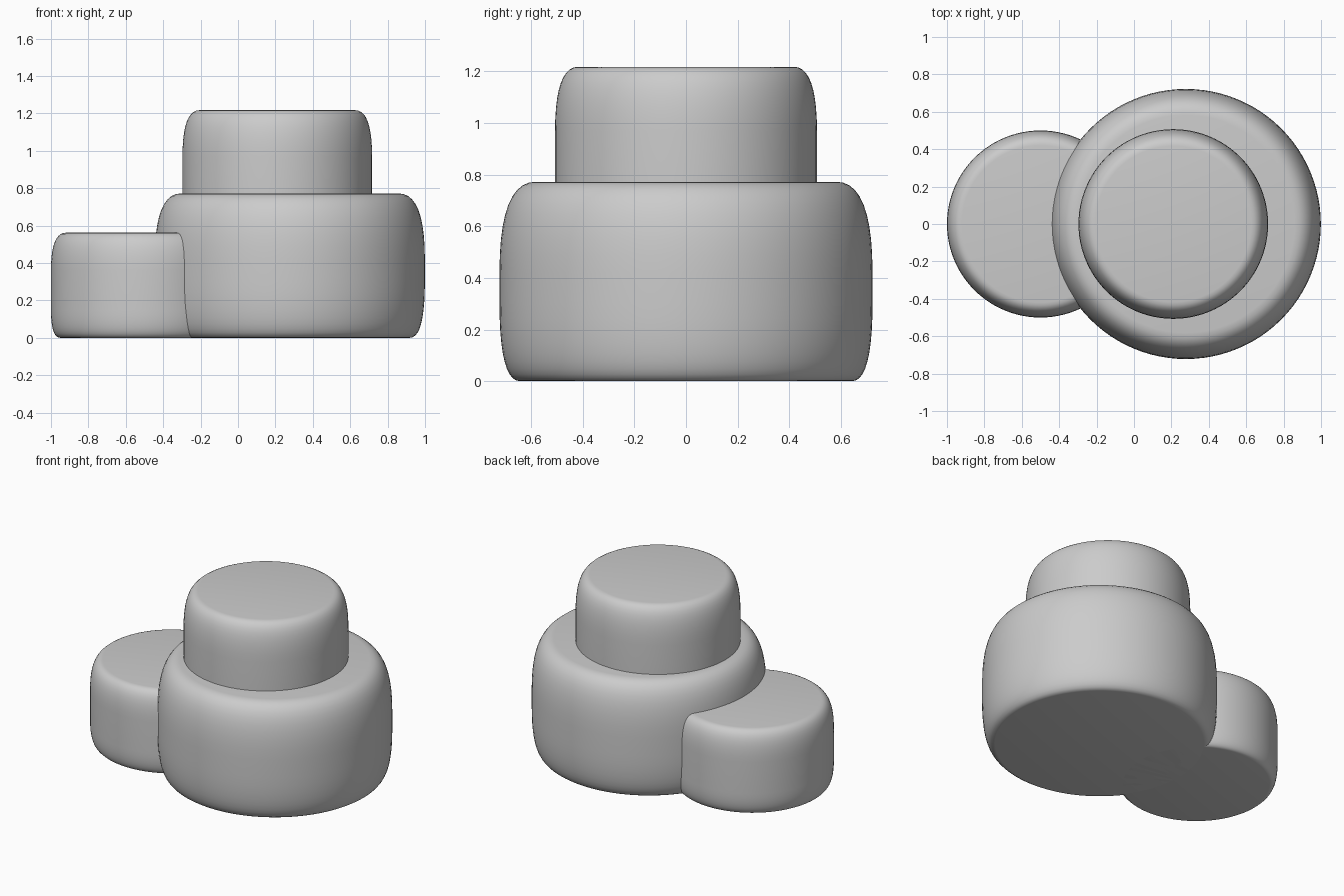
import bpy
import bmesh
from math import radians
from mathutils import Vector

cube = bpy.data.objects.get("Cube")
if cube:
    bpy.data.objects.remove(cube, do_unlink=True)

# Single plain grey
grey = bpy.data.materials.new("plain grey")
grey.use_nodes = True
grey.diffuse_color = (0.6, 0.6, 0.6, 1)
grey.node_tree.nodes["Principled BSDF"].inputs["Base Color"].default_value = grey.diffuse_color


def corner(a, b, c, steps=10):
    """Soft corner: a curve from a to c that is pulled towards b."""
    return [a.lerp(b, i / steps).lerp(b.lerp(c, i / steps), i / steps)
            for i in range(steps + 1)]


def drum(name, x, radius, bottom, top, low, high):
    """Soft-edged drum; low and high give each corner's width and height."""
    profile = [Vector((0, 0, bottom))]
    profile += corner(Vector((radius - low[0], 0, bottom)), Vector((radius, 0, bottom)),
                      Vector((radius, 0, bottom + low[1])))
    profile += corner(Vector((radius, 0, top - high[1])), Vector((radius, 0, top)),
                      Vector((radius - high[0], 0, top)))
    profile.append(Vector((0, 0, top)))

    bm = bmesh.new()
    verts = [bm.verts.new(p) for p in profile]
    edges = [bm.edges.new(pair) for pair in zip(verts, verts[1:])]
    bmesh.ops.spin(bm, geom=verts + edges, cent=(0, 0, 0), axis=(0, 0, 1),
                   angle=radians(360), steps=96)
    bmesh.ops.remove_doubles(bm, verts=bm.verts, dist=0.0001)
    bmesh.ops.recalc_face_normals(bm, faces=bm.faces)
    for face in bm.faces:
        face.smooth = True
    mesh = bpy.data.meshes.new(name)
    bm.to_mesh(mesh)
    bm.free()
    mesh.materials.append(grey)
    obj = bpy.data.objects.new(name, mesh)
    obj.location.x = x
    bpy.context.collection.objects.link(obj)


# Main drum, upper drum sunk into it, and low side drum
drum("main_drum", 0.277, 0.722, 0, 0.772, (0.08, 0.3), (0.14, 0.35))
drum("upper_drum", 0.21, 0.507, 0.65, 1.217, (0.04, 0.1), (0.09, 0.25))
drum("side_drum", -0.5, 0.5, 0, 0.562, (0.05, 0.15), (0.08, 0.2))
